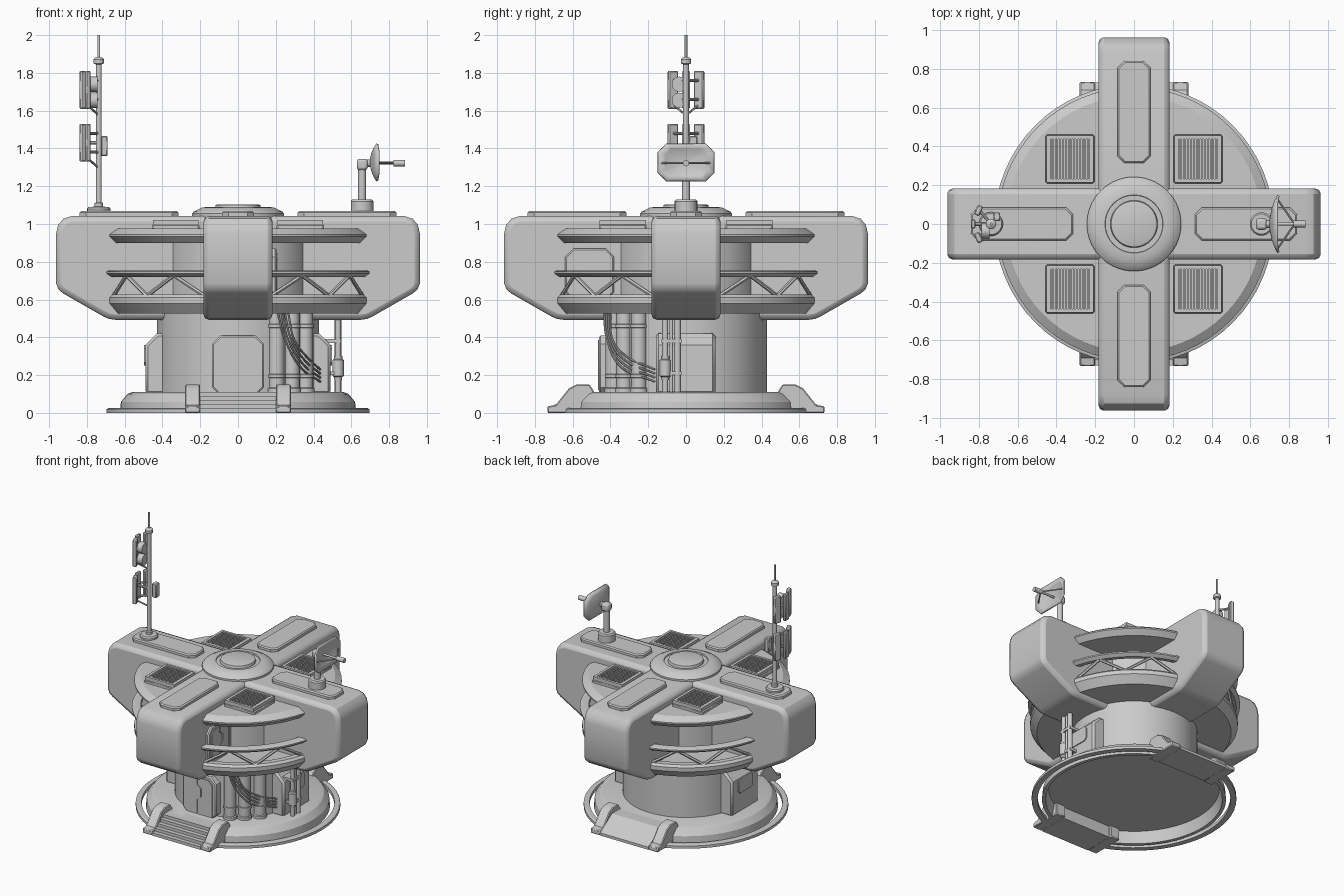
import bpy, bmesh
from math import sin, cos, pi, radians, hypot
from mathutils import Vector

if "Cube" in bpy.data.objects:
    bpy.data.objects.remove(bpy.data.objects["Cube"])


def finish(name, bm, loc=(0, 0, 0), rz=0, bevel=0, segs=1, angle=50):
    bmesh.ops.remove_doubles(bm, verts=bm.verts, dist=1e-5)
    bmesh.ops.recalc_face_normals(bm, faces=bm.faces)
    me = bpy.data.meshes.new(name)
    bm.to_mesh(me)
    bm.free()
    ob = bpy.data.objects.new(name, me)
    ob.location, ob.rotation_euler.z = loc, rz
    bpy.context.collection.objects.link(ob)
    if bevel:
        m = ob.modifiers.new("bevel", 'BEVEL')
        m.width, m.segments, m.limit_method, m.angle_limit = bevel, segs, 'ANGLE', radians(angle)
    return ob


def lathe(name, prof, loc=(0, 0, 0), n=64, closed=False):
    bm = bmesh.new()
    vs = [bm.verts.new((r, 0, z)) for r, z in prof]
    es = [bm.edges.new(p) for p in zip(vs, vs[1:] + (vs[:1] if closed else []))]
    bmesh.ops.spin(bm, geom=vs + es, cent=(0, 0, 0), axis=(0, 0, 1), angle=2 * pi, steps=n)
    return finish(name, bm, loc)


def prism(name, pts, axis, a, b, **kw):
    """Extrude a 2D outline along an axis from a to b."""
    put = {'x': lambda u, v, w: (w, u, v), 'y': lambda u, v, w: (u, w, v), 'z': lambda u, v, w: (u, v, w)}[axis]
    bm = bmesh.new()
    lo = [bm.verts.new(put(u, v, a)) for u, v in pts]
    hi = [bm.verts.new(put(u, v, b)) for u, v in pts]
    bm.faces.new(lo)
    bm.faces.new(hi)
    for i in range(len(pts)):
        j = (i + 1) % len(pts)
        bm.faces.new((lo[i], lo[j], hi[j], hi[i]))
    return finish(name, bm, **kw)


def oct_rect(x0, x1, y0, y1, c):
    return [(x0 + c, y0), (x1 - c, y0), (x1, y0 + c), (x1, y1 - c),
            (x1 - c, y1), (x0 + c, y1), (x0, y1 - c), (x0, y0 + c)]


def box(name, lo, hi, **kw):
    return prism(name, [(lo[0], lo[1]), (hi[0], lo[1]), (hi[0], hi[1]), (lo[0], hi[1])], 'z', lo[2], hi[2], **kw)


def rod(name, a, b, r, n=16):
    a, b = Vector(a), Vector(b)
    ob = lathe(name, [(0, 0), (r, 0), (r, (b - a).length), (0, (b - a).length)], a, n)
    ob.rotation_euler = (b - a).to_track_quat('Z', 'Y').to_euler()
    return ob


def cable(name, pts, r):
    cu = bpy.data.curves.new(name, 'CURVE')
    cu.dimensions, cu.bevel_depth, cu.bevel_resolution, cu.resolution_u = '3D', r, 2, 10
    sp = cu.splines.new('BEZIER')
    sp.bezier_points.add(len(pts) - 1)
    for p, co in zip(sp.bezier_points, pts):
        p.co, p.handle_left_type, p.handle_right_type = co, 'AUTO', 'AUTO'
    tmp = bpy.data.objects.new(name + "_path", cu)
    me = bpy.data.meshes.new_from_object(tmp)
    bpy.data.objects.remove(tmp)
    bpy.context.collection.objects.link(bpy.data.objects.new(name, me))


# Hollow base and the thin ring around it
lathe("base", [(0, .11), (.56, .11), (.585, .10), (.62, .058), (.625, .0), (.6, 0), (.58, .085), (0, .085)])
lathe("base_ring", [(.655, 0), (.695, 0), (.695, .02), (.685, .026), (.655, .026)], closed=True)

# Columns, floor, rail and roof
lathe("lower_column", [(0, .1), (.43, .1), (.43, .56), (0, .56)])
lathe("upper_column", [(0, .56), (.39, .56), (.39, .93), (0, .93)])
lathe("floor", [(0, .525), (.66, .525), (.705, .58), (.705, .61), (.69, .626), (.65, .626), (.64, .6), (0, .6)])
lathe("rail", [(.66, .725), (.695, .72), (.72, .738), (.72, .748), (.71, .753), (.66, .753)], closed=True)
lathe("roof", [(0, .9), (.67, .9), (.705, .935), (.705, .945), (.66, .976), (0, .976)])

# Crossed arms
half = [(.65, .493), (.685, .498), (.715, .512), (.925, .632), (.95, .653), (.963, .685),
        (.963, .95), (.952, .995), (.925, 1.028), (.88, 1.042)]
outline = half + [(-x, z) for x, z in reversed(half)]
for i, name in enumerate(("side_arms", "front_back_arms")):
    prism(name, outline, 'y', -.183, .183, rz=i * pi / 2, bevel=.028, segs=2, angle=60)

# Roof pads on the arms, roof vents and truss in each quarter
for q in range(4):
    a = q * pi / 2
    prism(f"arm_pad_{q}", oct_rect(.315, .84, -.085, .085, .035), 'z', 1.03, 1.068, rz=a, bevel=.008)
    sx, sy = ((1, 1), (-1, 1), (-1, -1), (1, -1))[q]
    cx, cy = .33 * sx, .335 * sy
    box(f"vent_base_{q}", (cx - .126, cy - .126, .96), (cx + .126, cy + .126, 1.0), bevel=.008)
    for s in (-1, 1):
        box(f"vent_rim_y_{q}", (cx - .12, cy + s * .113 - .009, .99), (cx + .12, cy + s * .113 + .009, 1.022))
        box(f"vent_rim_x_{q}", (cx + s * .11 - .01, cy - .115, .99), (cx + s * .11 + .01, cy + .115, 1.022))
    for k in range(14):
        x = cx - .0945 + k * .0145
        box(f"vent_slat_{q}", (x - .004, cy - .105, .99), (x + .004, cy + .105, 1.018))
    for k in range(4):
        t0, t1 = (a + radians(15 + 15 * (k + d)) for d in (0, 1))
        z0, z1 = (.62, .728) if k % 2 == 0 else (.728, .62)
        rod(f"truss_{q}", (.682 * cos(t0), .682 * sin(t0), z0), (.682 * cos(t1), .682 * sin(t1), z1), .011, 6)

# Central hub
lathe("hub", [(0, 1.02), (.243, 1.02), (.243, 1.055), (.235, 1.065), (.19, 1.088), (.15, 1.09), (.148, 1.082),
              (.122, 1.082), (.118, 1.1), (.11, 1.103), (0, 1.103)])

# Stairs at the front, plain ramp at the back
cheek = [(.733, 0), (.733, .035), (.69, .042), (.62, .13), (.58, .15), (.51, .15), (.485, .11), (.485, 0)]
for s, side in ((-1, "front"), (1, "back")):
    for m in (-1, 1):
        prism(f"{side}_stair_cheek", [(s * y, z) for y, z in cheek], 'x', m * .2, m * .28, bevel=.006)
tread = [(-.5, .0), (-.73, 0)]
for k in range(5):
    tread += [(-.73 + k * .032, .022 * (k + 1)), (-.73 + (k + 1) * .032, .022 * (k + 1))]
prism("front_steps", tread + [(-.5, .11)], 'x', -.2, .2)
prism("back_ramp", [(.5, 0), (.73, 0), (.73, .02), (.59, .112), (.5, .112)], 'x', -.2, .2)


def door(name, loc, rz, w, h):
    """Chamfered frame with two leaves meeting in a stepped seam; faces local -y."""
    prism(name + "_frame", oct_rect(-w, w, -.02, h, .045), 'y', 0, .09, loc=loc, rz=rz, bevel=.008)
    seam = [(-.012, .012), (-.012, .36 * h), (.018, .46 * h), (.018, .66 * h), (-.012, .74 * h), (-.012, h - .025)]
    x = w - .028
    left = [(-x, .012)] + seam + [(-x + .03, h - .025), (-x, h - .055)]
    g = .01
    right = [(x, .012)] + [(u + g, v) for u, v in seam] + [(x - .03, h - .025), (x, h - .055)]
    prism(name + "_left_leaf", left, 'y', -.007, .01, loc=loc, rz=rz)
    prism(name + "_right_leaf", right, 'y', -.007, .01, loc=loc, rz=rz)


door("entrance", (0, -.46, .11), 0, .138, .3)
door("arm_door", (.205, -.51, .615), pi / 2, .13, .255)

# Equipment cabinets on both sides of the lower column
for s, side in ((-1, "left"), (1, "right")):
    prism(f"{side}_cabinet", [(s * .3, .1), (s * .49, .1), (s * .49, .36), (s * .43, .42), (s * .3, .43)],
          'y', -.16, .155, bevel=.014)
    prism(f"{side}_cabinet_panel", oct_rect(-.085, .085, .25, .36, .018), 'x', s * .47, s * .497)

# Vertical pipes with collars and straps, front right
for k, d in enumerate((-62, -49, -35)):
    x, y = .435 * cos(radians(d)), .435 * sin(radians(d))
    lathe(f"pipe_{k}", [(0, .1), (.048, .1), (.048, .13), (.041, .135), (.041, .185), (.046, .187), (.046, .203),
                        (.041, .205), (.041, .45), (.046, .452), (.046, .468), (.041, .47), (.041, .54), (0, .54)],
          (x, y, 0), 24)

# Hanging cables
for k in range(4):
    o = k * .018
    cable(f"cable_{k}", [(.21 + o, -.435 + o * .6, .54), (.245 + o, -.42 + o * .6, .40 - o * .3),
                         (.325 + o * .6, -.35 + o * .5, .25 + o),
                         (.435, -.165, .165 + o * 1.2)], .006)

# Service poles with valve, right side
for k, (y, r, top) in enumerate(((-.11, .016, .53), (-.045, .018, .53), (-.078, .009, .5))):
    rod(f"service_pole_{k}", (.53, y, .1), (.53, y, top), r)
lathe("valve", [(0, .17), (.02, .175), (.022, .19), (.03, .195), (.03, .28), (.022, .285), (.022, .3), (0, .305)],
      (.53, -.11, 0), 16)
for z in (.2, .37):
    box("pole_clamp", (.42, -.13, z), (.545, -.025, z + .02))

# Antenna mast
mx = -.737
lathe("mast", [(0, 1.04), (.062, 1.04), (.062, 1.08), (.055, 1.09), (.022, 1.092), (.022, 1.11), (.015, 1.115),
               (.015, 1.845), (.027, 1.85), (.027, 1.872), (.02, 1.88), (.007, 1.885), (.007, 2.0), (0, 2.0)],
      (mx, 0, 0), 20)
for z in (1.33, 1.61):
    for s in (-1, 1):
        box("antenna_panel", (-.015, -.027, 0), (.015, .027, .2), loc=(mx - .065, s * .07, z), rz=-s * .4, bevel=.006)
        for dz in (.05, .15):
            rod("panel_bracket", (mx, 0, z + dz), (mx - .055, s * .065, z + dz), .008, 8)
        rod("panel_brace", (mx, 0, z - .035), (mx - .06, s * .065, z + .02), .006, 8)
    box("back_panel", (mx - .103, -.022, z), (mx - .08, .022, z + .2), bevel=.005)
    rod("back_bracket", (mx, 0, z + .1), (mx - .09, 0, z + .1), .01, 8)
for z in (1.655, 1.74):
    rod("drum", (mx - .05, -.035, z), (mx - .008, -.035, z), .04, 24)
box("mast_box", (mx + .012, .015, 1.36), (mx + .047, .06, 1.465), bevel=.005)

# Dish: stand, elbow, curved eight-sided reflector and feed
dx = .657
lathe("dish_stand", [(0, 1.05), (.06, 1.05), (.06, 1.12), (.052, 1.13), (.021, 1.13), (.021, 1.3), (0, 1.3)],
      (dx, 0, 0), 24)
box("dish_elbow", (dx - .028, -.03, 1.285), (dx + .03, .03, 1.345), bevel=.015, segs=2)
rod("dish_neck", (dx, 0, 1.322), (.705, 0, 1.322), .02)
bm = bmesh.new()
rings = []
for t in (1, .75, .5, .25, .02):
    rings.append([bm.verts.new((.698 + 1.6 * (u * u + v * v), u, 1.326 + v))
                  for u, v in ((t * p, t * q) for p, q in oct_rect(-.15, .15, -.1, .1, .045))])
for r0, r1 in zip(rings, rings[1:]):
    for i in range(8):
        bm.faces.new((r0[i], r0[(i + 1) % 8], r1[(i + 1) % 8], r1[i]))
bm.faces.new(rings[-1])
dish = finish("dish", bm)
dish.modifiers.new("thickness", 'SOLIDIFY').thickness = .012
rod("feed_arm", (.7, 0, 1.322), (.83, 0, 1.322), .008)
rod("feed_horn", (.822, 0, 1.322), (.885, 0, 1.322), .017)
for s in (-1, 1):
    rod("feed_strut", (.735, s * .135, 1.322), (.828, 0, 1.322), .005, 8)

# Smooth shading that keeps edges sharp
for ob in bpy.data.objects:
    ob.select_set(ob.type == 'MESH')
bpy.context.view_layer.objects.active = dish
bpy.ops.object.shade_smooth_by_angle(angle=radians(28))
